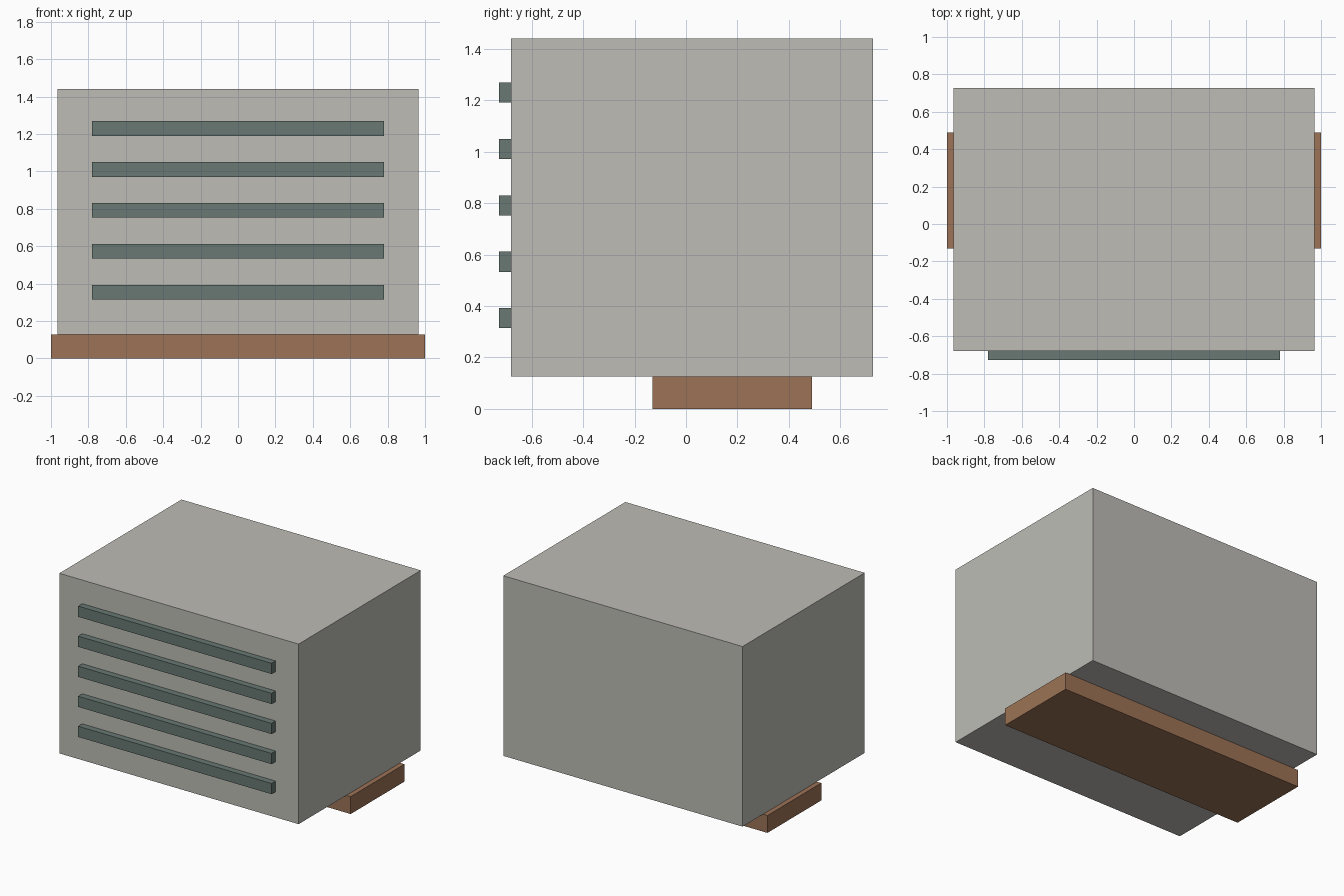
import bpy

cube = bpy.data.objects.get("Cube")
if cube:
    bpy.data.objects.remove(cube, do_unlink=True)


def make_material(name, rgb):
    mat = bpy.data.materials.new(name)
    mat.use_nodes = True
    color = (*rgb, 1.0)
    mat.diffuse_color = color
    mat.node_tree.nodes["Principled BSDF"].inputs["Base Color"].default_value = color
    return mat


def box(name, low, high, mat):
    """Axis-aligned box between two corners."""
    center = [(a + b) / 2 for a, b in zip(low, high)]
    bpy.ops.mesh.primitive_cube_add(size=1, location=center)
    obj = bpy.context.object
    obj.name = name
    obj.scale = [b - a for a, b in zip(low, high)]
    bpy.ops.object.transform_apply(location=False, rotation=False, scale=True)
    obj.data.materials.append(mat)
    return obj


casing_grey = make_material("warm grey", (0.51, 0.505, 0.467))
slat_green = make_material("dark grey green", (0.138, 0.188, 0.168))
base_brown = make_material("wood brown", (0.332, 0.171, 0.093))

# Base plank and casing
box("base_plank", (-1, -0.13, 0), (1, 0.49, 0.127), base_brown)
box("casing", (-0.965, -0.68, 0.127), (0.965, 0.727, 1.44), casing_grey)

# Row of horizontal vent slats on the front
for i in range(5):
    z = 0.353 + 0.219 * i
    box(f"vent_slat_{i + 1}", (-0.78, -0.727, z - 0.039), (0.78, -0.68, z + 0.039), slat_green)
